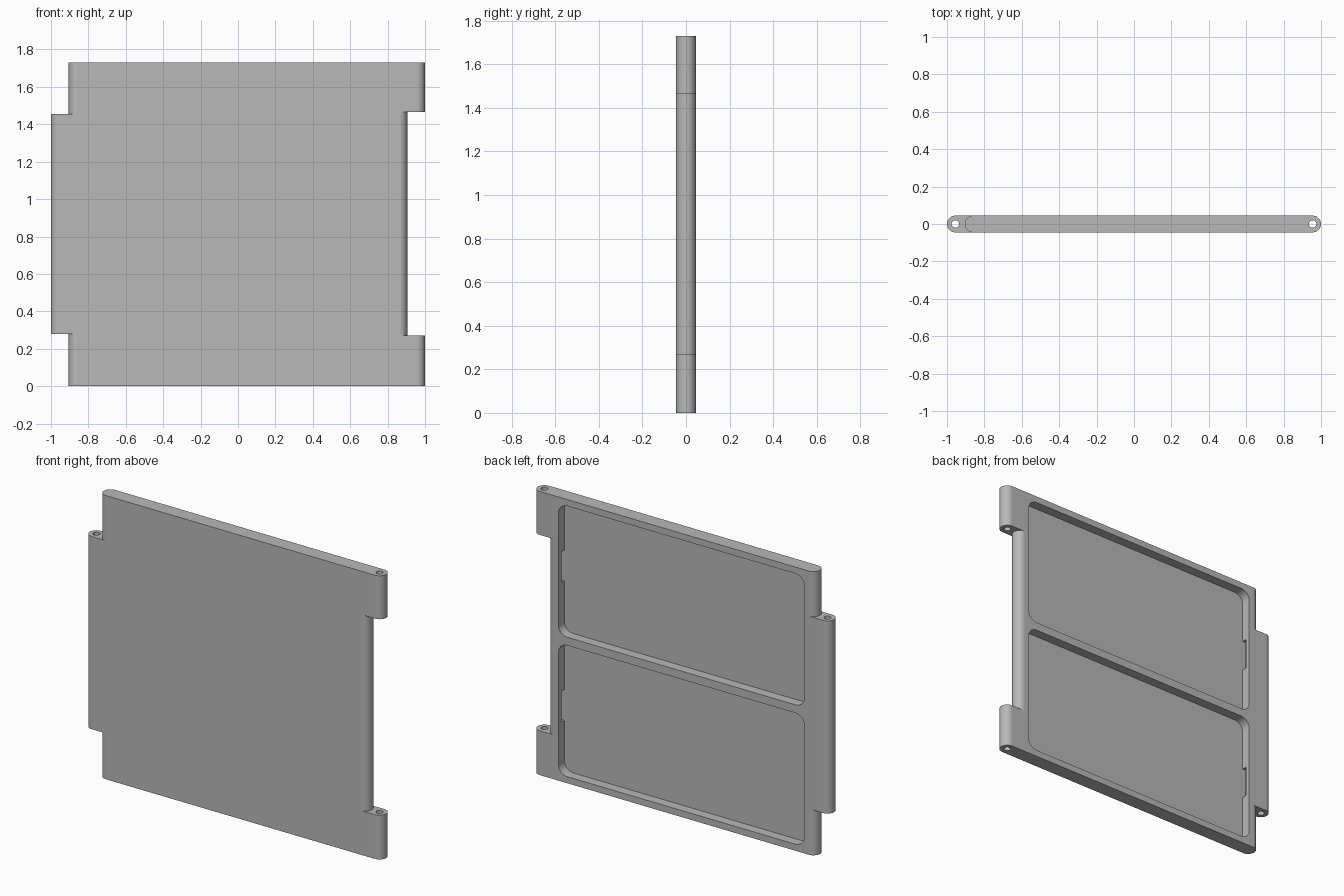
import bpy, bmesh, math
from mathutils import Vector

default = bpy.data.objects.get("Cube")
if default:
    bpy.data.objects.remove(default, do_unlink=True)

R = 0.045            # half thickness, also the edge rounding
HEIGHT = 1.73
PIN_X = 0.955        # hinge pin axis
BODY_X = 0.86        # centre of the rounded body edges

grey = bpy.data.materials.new("grey plastic")
grey.use_nodes = True
colour = (0.48, 0.48, 0.48, 1)
grey.diffuse_color = colour
grey.node_tree.nodes["Principled BSDF"].inputs["Base Color"].default_value = colour


def arc(cx, cy, r, start, end, steps):
    """Points on an arc, angles in degrees."""
    angles = [math.radians(start + (end - start) * i / steps) for i in range(steps + 1)]
    return [(cx + r * math.cos(a), cy + r * math.sin(a)) for a in angles]


def prism(name, outline, start, direction):
    """Extrude a closed outline: along z (outline in xy) or along y (outline in xz)."""
    bm = bmesh.new()
    if direction.z:
        verts = [bm.verts.new((a, b, start)) for a, b in outline]
    else:
        verts = [bm.verts.new((a, start, b)) for a, b in outline]
    face = bm.faces.new(verts)
    top = bmesh.ops.extrude_face_region(bm, geom=[face])["geom"]
    bmesh.ops.translate(bm, vec=direction,
                        verts=[v for v in top if isinstance(v, bmesh.types.BMVert)])
    bmesh.ops.recalc_face_normals(bm, faces=bm.faces)
    mesh = bpy.data.meshes.new(name)
    bm.to_mesh(mesh)
    bm.free()
    mesh.materials.append(grey)
    obj = bpy.data.objects.new(name, mesh)
    bpy.context.collection.objects.link(obj)
    return obj


def combine(target, tool, operation):
    """Apply a boolean and discard the tool object."""
    tool.hide_render = True
    mod = target.modifiers.new(operation, 'BOOLEAN')
    mod.operation = operation
    mod.solver = 'EXACT'
    mod.object = tool
    bpy.context.view_layer.objects.active = target
    bpy.ops.object.modifier_apply(modifier=mod.name)
    bpy.data.objects.remove(tool, do_unlink=True)


def rounded_rect(x, z0, z1, r):
    return (arc(x - r, z1 - r, r, 0, 90, 8) + arc(-x + r, z1 - r, r, 90, 180, 8)
            + arc(-x + r, z0 + r, r, 180, 270, 8) + arc(x - r, z0 + r, r, 270, 360, 8))


# Panel body with fully rounded side edges
outline = arc(BODY_X, 0, R, -90, 90, 20) + arc(-BODY_X, 0, R, 90, 270, 20)
panel = prism("hinged_panel", outline, 0, Vector((0, 0, HEIGHT)))

# Hinge knuckles: two at +x, one long one at -x
knuckles = [(1, 0, 0.27), (1, 1.465, HEIGHT), (-1, 0.28, 1.455)]
for side, z0, z1 in knuckles:
    shape = [(side * x, y) for x, y in
             arc(PIN_X, 0, R, -90, 90, 20) + [(0.8, R), (0.8, -R)]]
    combine(panel, prism("knuckle", shape, z0, Vector((0, 0, z1 - z0))), 'UNION')

# Pin holes through the knuckles
for side in (-1, 1):
    circle = arc(side * PIN_X, 0, 0.02, 0, 360, 24)[:-1]
    combine(panel, prism("pin_hole", circle, -0.1, Vector((0, 0, HEIGHT + 0.2))), 'DIFFERENCE')

# Two rounded pockets in the back, each with a catch slot in both side walls
FLOOR = -0.014
for z0, z1 in ((0.04, 0.84), (0.89, 1.69)):
    pocket = prism("pocket", rounded_rect(0.83, z0, z1, 0.06), FLOOR, Vector((0, 0.1, 0)))
    combine(panel, pocket, 'DIFFERENCE')
    mid = (z0 + z1) / 2
    for side in (-1, 1):
        slot = [(side * x, mid + z) for x, z in
                ((0.8, -0.095), (0.85, -0.095), (0.85, 0.095), (0.8, 0.095))]
        combine(panel, prism("slot", slot, FLOOR, Vector((0, 0.03, 0))), 'DIFFERENCE')

# Smooth rounds, sharp edges, flat broad faces
bpy.ops.object.select_all(action='DESELECT')
panel.select_set(True)
bpy.context.view_layer.objects.active = panel
bpy.ops.object.shade_smooth_by_angle(angle=math.radians(30))
weighted = panel.modifiers.new("weighted normals", 'WEIGHTED_NORMAL')
weighted.keep_sharp = True
